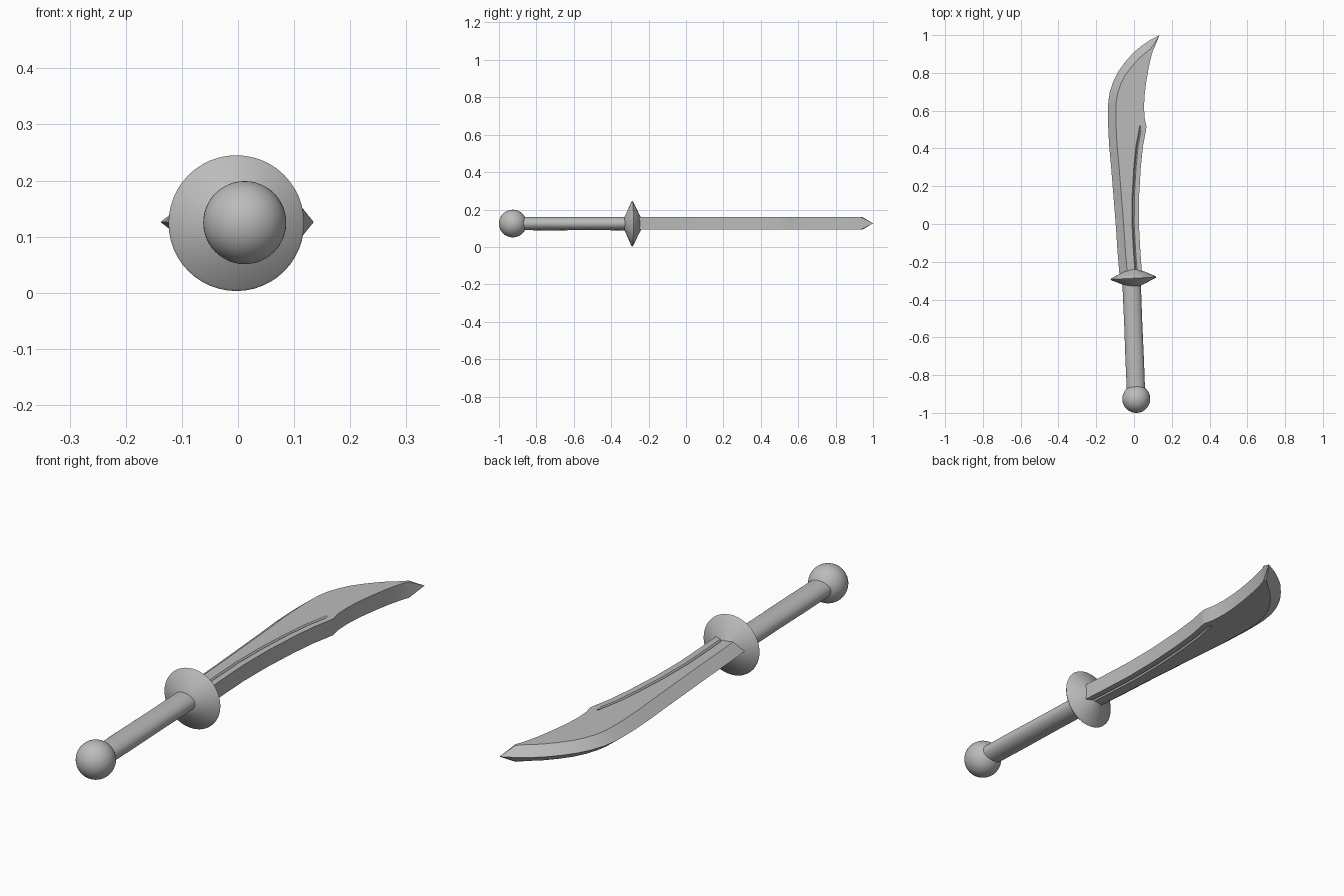
import bpy, bmesh, math
from mathutils import Vector, Matrix

cube = bpy.data.objects.get("Cube")
if cube:
    bpy.data.objects.remove(cube, do_unlink=True)

ZC = 0.126          # height of the sword's middle plane
HALF = 0.033        # half the blade thickness

steel = bpy.data.materials.new("grey_steel")
steel.use_nodes = True
steel.diffuse_color = (0.5, 0.5, 0.5, 1)
steel.node_tree.nodes["Principled BSDF"].inputs["Base Color"].default_value = (0.5, 0.5, 0.5, 1)


def finish(name, bm, angle):
    bmesh.ops.recalc_face_normals(bm, faces=bm.faces[:])
    mesh = bpy.data.meshes.new(name)
    bm.to_mesh(mesh)
    bm.free()
    mesh.materials.append(steel)
    ob = bpy.data.objects.new(name, mesh)
    bpy.context.collection.objects.link(ob)
    bpy.ops.object.select_all(action='DESELECT')
    ob.select_set(True)
    bpy.context.view_layer.objects.active = ob
    bpy.ops.object.shade_smooth_by_angle(angle=math.radians(angle))
    return ob


def loft(bm, rings):
    """Skin closed rings of equal size and cap both ends."""
    rings = [[bm.verts.new(p) for p in r] for r in rings]
    for a, b in zip(rings, rings[1:]):
        for i in range(len(a)):
            j = (i + 1) % len(a)
            bm.faces.new((a[i], a[j], b[j], b[i]))
    bm.faces.new(rings[0])
    bm.faces.new(rings[-1])


def lathe(name, profile, centre, axis, squash=1.0, steps=48, angle=30):
    """Revolve (radius, distance) pairs about an axis; squash flattens z."""
    bm = bmesh.new()
    side = Vector((axis.y, -axis.x, 0))
    up = Vector((0, 0, squash))
    rings = []
    for r, d in profile:
        turns = [2 * math.pi * i / steps for i in range(steps)]
        rings.append([centre + axis * d + (side * math.cos(t) + up * math.sin(t)) * r for t in turns])
    loft(bm, rings)
    return finish(name, bm, angle)


# Blade: cutting edge point, spine point, groove depth at each station
stations = [
    ((-0.077, -0.27), (0.043, -0.27), 0.008),
    ((-0.087, -0.15), (0.034, -0.15), 0.008),
    ((-0.097, 0.00), (0.026, 0.00), 0.008),
    ((-0.109, 0.15), (0.027, 0.15), 0.008),
    ((-0.121, 0.30), (0.036, 0.30), 0.008),
    ((-0.132, 0.42), (0.047, 0.41), 0.008),
    ((-0.136, 0.50), (0.063, 0.495), 0.008),
    ((-0.138, 0.54), (0.066, 0.515), 0.0),
    ((-0.138, 0.60), (0.056, 0.56), 0.0),
    ((-0.136, 0.65), (0.053, 0.62), 0.0),
    ((-0.128, 0.70), (0.056, 0.68), 0.0),
    ((-0.110, 0.755), (0.063, 0.74), 0.0),
    ((-0.082, 0.81), (0.071, 0.79), 0.0),
    ((-0.045, 0.86), (0.080, 0.84), 0.0),
    ((0.000, 0.91), (0.091, 0.885), 0.0),
    ((0.040, 0.943), (0.099, 0.915), 0.0),
    ((0.082, 0.972), (0.107, 0.937), 0.0),
]
edge = [Vector(s[0]) for s in stations]
bm = bmesh.new()
rings = []
for i, (e, s, depth) in enumerate(stations):
    e, s = Vector(e), Vector(s)
    # The bevel runs inward, square to the cutting edge
    run = (edge[min(i + 1, len(edge) - 1)] - edge[max(i - 1, 0)]).normalized()
    bevel = e + Vector((run.y, -run.x)) * 0.042
    if i == len(stations) - 1:
        bevel = e.lerp(s, 0.85)
    # The groove follows the spine
    reach = min(0.031, (s - bevel).length * 0.6)
    back = (bevel - s).normalized()
    top = [(bevel, HALF), (s + back * (reach + 0.006), HALF), (s + back * reach, HALF - depth),
           (s + back * (reach - 0.006), HALF), (s, HALF)]
    ring = [(e, 0.0)] + top + [(p, -h) for p, h in reversed(top)]
    rings.append([(p.x, p.y, ZC + h) for p, h in ring])
tip = Vector((0.135, 1.0, ZC))
rings.append([tip + (Vector(p) - tip) * 0.01 for p in rings[-1]])
loft(bm, rings)
finish("blade", bm, 22)

# Grip: slightly tilted oval rod
grip_axis = Vector((-0.025, 0.62, 0)).normalized()
pommel_centre = Vector((0.012, -0.926, 0.125))
lathe("grip", [(0.048, 0.0), (0.049, 0.2), (0.048, 0.4), (0.049, 0.63)],
      pommel_centre, grip_axis, squash=0.74)

# Guard: thin-rimmed double cone
guard_axis = Vector((-0.05, 1.0, 0)).normalized()
lathe("guard", [(0.035, -0.043), (0.052, -0.034), (0.117, -0.005), (0.121, 0.0),
                (0.117, 0.005), (0.052, 0.036), (0.035, 0.046)],
      Vector((-0.003, -0.287, 0.124)), guard_axis)

# Pommel: ball
bm = bmesh.new()
bmesh.ops.create_uvsphere(bm, u_segments=48, v_segments=24, radius=0.074,
                          matrix=Matrix.Translation(pommel_centre))
finish("pommel", bm, 60)
